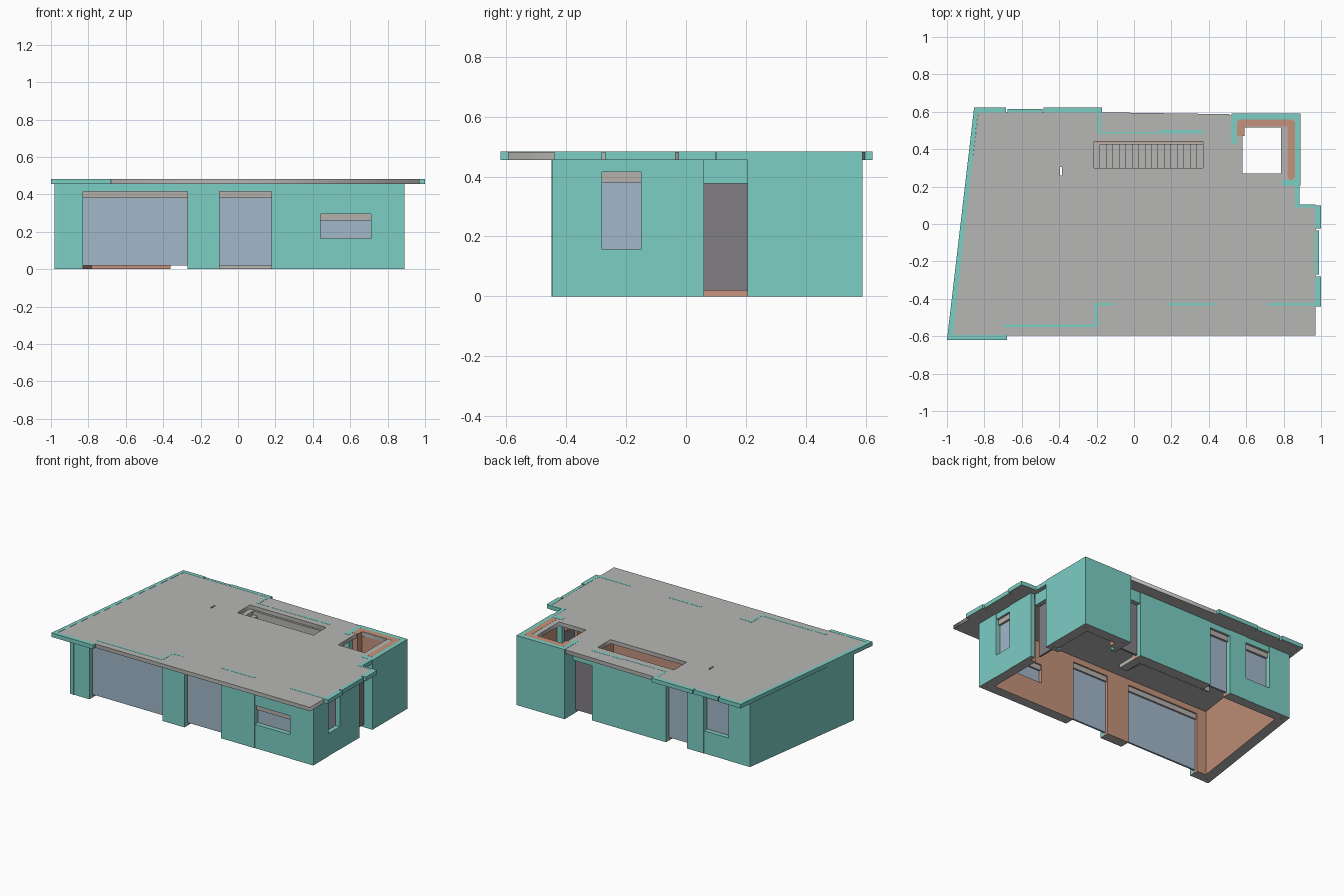
import bpy, bmesh
from mathutils import Vector

if "Cube" in bpy.data.objects:
    bpy.data.objects.remove(bpy.data.objects["Cube"])


def material(name, r, g, b):
    m = bpy.data.materials.new(name)
    m.diffuse_color = (r, g, b, 1)
    m.use_nodes = True
    m.node_tree.nodes["Principled BSDF"].inputs["Base Color"].default_value = m.diffuse_color
    return m


TEAL = material("teal insulation", 0.20, 0.62, 0.56)
GRAY = material("concrete gray", 0.47, 0.47, 0.46)
CLAY = material("clay brick", 0.56, 0.29, 0.20)
GLASS = material("window blue", 0.36, 0.48, 0.59)
DARK = material("door gray", 0.22, 0.21, 0.235)
STONE = material("shutter box beige", 0.47, 0.44, 0.41)

SLAB0, SLAB1 = 0.455, 0.482
SKIN, WALL = 0.03, 0.07


def finish(name, bm, mats):
    bmesh.ops.recalc_face_normals(bm, faces=bm.faces)
    if len(mats) > 1:                       # undersides take the second colour
        for f in bm.faces:
            f.normal_update()
            f.material_index = 1 if f.normal.z < -0.9 else 0
    me = bpy.data.meshes.new(name)
    bm.to_mesh(me)
    bm.free()
    for m in mats:
        me.materials.append(m)
    ob = bpy.data.objects.new(name, me)
    bpy.context.collection.objects.link(ob)


def prism(name, pts, z0, z1, *mats):
    bm = bmesh.new()
    base = bm.faces.new([bm.verts.new((p[0], p[1], z0)) for p in pts])
    ext = bmesh.ops.extrude_face_region(bm, geom=[base], use_keep_orig=True)
    top = [v for v in ext["geom"] if isinstance(v, bmesh.types.BMVert)]
    bmesh.ops.translate(bm, verts=top, vec=(0, 0, z1 - z0))
    finish(name, bm, mats)


def box(name, x0, x1, y0, y1, z0, z1, *mats):
    prism(name, [(x0, y0), (x1, y0), (x1, y1), (x0, y1)], z0, z1, *mats)


class Side:
    """One straight outer wall line; the inside lies to the left of p -> q."""

    def __init__(self, name, p, q):
        self.name, self.p = name, Vector(p)
        self.length = (Vector(q) - self.p).length
        self.d = (Vector(q) - self.p).normalized()
        self.n = Vector((-self.d.y, self.d.x))

    def layer(self, part, a, b, d0, d1, z0, z1, *mats):
        pts = [self.p + self.d * t + self.n * s
               for t, s in ((a, d0), (b, d0), (b, d1), (a, d1))]
        prism(self.name + "_" + part, pts, z0, z1, *mats)

    def wall(self, a, b, z0=0, z1=SLAB0, recess=0.0):
        # insulation skin outside, brick inside, brick held back at corners
        self.layer("skin", a, b, recess, SKIN, z0, z1, TEAL, GRAY)
        ia = a + 0.04 if a < 0.001 else a
        ib = b - 0.04 if b > self.length - 0.001 else b
        self.layer("brick", ia, ib, SKIN, WALL, z0, z1, CLAY, GRAY)

    def opening(self, a, b, sill, head, pane=GLASS, shutter=0.035):
        if sill > 0.05:
            self.wall(a, b, 0, sill, 0.002)
        self.layer("pane", a, b, 0.035, 0.048, sill, head, pane)
        if shutter:
            self.layer("shutter_box", a, b, 0.02, 0.06, head, head + shutter, STONE)
        self.wall(a, b, head + shutter, SLAB0, 0.004)


# Front wall with two tall windows and one high window
x0 = -0.977
front = Side("front", (x0, -0.445), (0.89, -0.445))
for a, b in ((x0, -0.83), (-0.27, -0.10), (0.18, 0.44), (0.71, 0.89)):
    front.wall(a - x0, b - x0)
front.opening(-0.83 - x0, -0.27 - x0, 0.02, 0.38)
front.opening(-0.10 - x0, 0.18 - x0, 0.02, 0.38)
front.opening(0.44 - x0, 0.71 - x0, 0.165, 0.26)

# Right wall with one window
right = Side("right", (0.89, -0.445), (0.89, 0.06))
right.wall(0, 0.165)
right.opening(0.165, 0.295, 0.157, 0.38)
right.wall(0.295, 0.505)

# Recessed right door
entry = Side("entry_door", (0.86, 0.06), (0.86, 0.21))
entry.opening(0, 0.15, 0.02, 0.377, DARK, 0)

# Corner room, whose walls rise to the roof surface
for name, p, q in (("room_south", (0.79, 0.205), (0.89, 0.205)),
                   ("room_right", (0.89, 0.205), (0.89, 0.59)),
                   ("room_back", (0.89, 0.59), (0.52, 0.59)),
                   ("room_left", (0.52, 0.59), (0.52, 0.43))):
    s = Side(name, p, q)
    s.wall(0, s.length, 0, SLAB1 + 0.001)

# Back wall with a door, a tall window and a window over a panel
back = Side("back", (0.52, 0.505), (-0.845, 0.505))
back.opening(0.001, 0.15, 0.02, 0.377, DARK, 0)
back.wall(0.15, 0.72)
back.opening(0.72, 0.88, 0.02, 0.38)
back.wall(0.88, 1.01)
back.opening(1.01, 1.20, 0.157, 0.38)
back.wall(1.20, back.length)

# Slanted left wall
left = Side("left", (-0.845, 0.505), (-0.98, -0.445))
left.wall(0, left.length)


# Roof slab: flat outline with stair, light shaft and duct openings
def ring(x0, x1, y0, y1):
    return [(x0, y0), (x1, y0), (x1, y1), (x0, y1)]


outline = [(-0.972, -0.595), (0.97, -0.595), (0.97, 0.098), (0.868, 0.098),
           (0.868, 0.21), (0.875, 0.21), (0.875, 0.58), (0.51, 0.58),
           (0.51, 0.587), (-0.17, 0.597), (-0.833, 0.597)]
curve = bpy.data.curves.new("roof_slab", 'CURVE')
curve.dimensions = '2D'
curve.fill_mode = 'BOTH'
curve.extrude = (SLAB1 - SLAB0) / 2
for pts in (outline, ring(0.58, 0.785, 0.27, 0.515), ring(-0.215, 0.37, 0.30, 0.44),
            ring(-0.396, -0.386, 0.26, 0.305)):
    sp = curve.splines.new('POLY')
    sp.points.add(len(pts) - 1)
    for point, (x, y) in zip(sp.points, pts):
        point.co = (x, y, 0, 1)
    sp.use_cyclic_u = True
curve.materials.append(GRAY)
slab = bpy.data.objects.new("roof_slab", curve)
bpy.context.collection.objects.link(slab)
slab.location.z = (SLAB0 + SLAB1) / 2
bpy.context.view_layer.objects.active = slab
slab.select_set(True)
bpy.ops.object.convert(target='MESH')

# Insulated roof edges
prism("roof_edge_left", [(-1, -0.62), (-0.972, -0.62), (-0.831, 0.622), (-0.855, 0.622)],
      SLAB0, SLAB1 + 0.001, TEAL, GRAY)
for x0, x1, y0, y1 in ((-0.985, -0.68, -0.62, -0.593),
                       (-0.85, -0.685, 0.595, 0.622), (-0.675, -0.49, 0.595, 0.615),
                       (-0.485, -0.17, 0.595, 0.622),
                       (0.968, 1.0, -0.025, 0.10), (0.968, 0.99, -0.27, -0.035),
                       (0.968, 1.0, -0.44, -0.28), (0.86, 0.97, 0.088, 0.104),
                       (0.86, 0.885, 0.10, 0.21)):
    box("roof_edge", x0, x1, y0, y1, SLAB0, SLAB1 + 0.001, TEAL, GRAY)

# Insulation strips showing on the roof
for x0, x1, y0, y1 in ((-0.70, -0.21, -0.551, -0.536), (-0.21, -0.195, -0.551, -0.42),
                       (-0.195, -0.11, -0.437, -0.422), (0.18, 0.43, -0.437, -0.422),
                       (0.71, 0.97, -0.437, -0.422), (-0.195, -0.18, 0.485, 0.595),
                       (-0.18, 0.14, 0.484, 0.492), (0.14, 0.37, 0.484, 0.502)):
    box("roof_strip", x0, x1, y0, y1, SLAB1 - 0.002, SLAB1 + 0.001, TEAL)

# Stair descending to the right, with a concrete wall beside it
steps, xa, xb = 17, -0.215, 0.37
run, rise = (xb - xa) / steps, SLAB0 / steps
profile = []
for i in range(steps):
    z = SLAB0 - i * rise
    profile += [(xa + i * run, z), (xa + (i + 1) * run, z)]
profile += [(xb, 0), (xb - 0.06, 0), (xa, SLAB0 - 0.045)]
bm = bmesh.new()
sides = [[bm.verts.new((x, y, z)) for x, z in profile] for y in (0.30, 0.434)]
for s in sides:
    bm.faces.new(s)
for i in range(len(profile)):
    j = (i + 1) % len(profile)
    bm.faces.new((sides[0][i], sides[0][j], sides[1][j], sides[1][i]))
finish("stair", bm, [GRAY])
box("stair_wall", -0.25, 0.37, 0.425, 0.4345, 0, SLAB0, GRAY)
